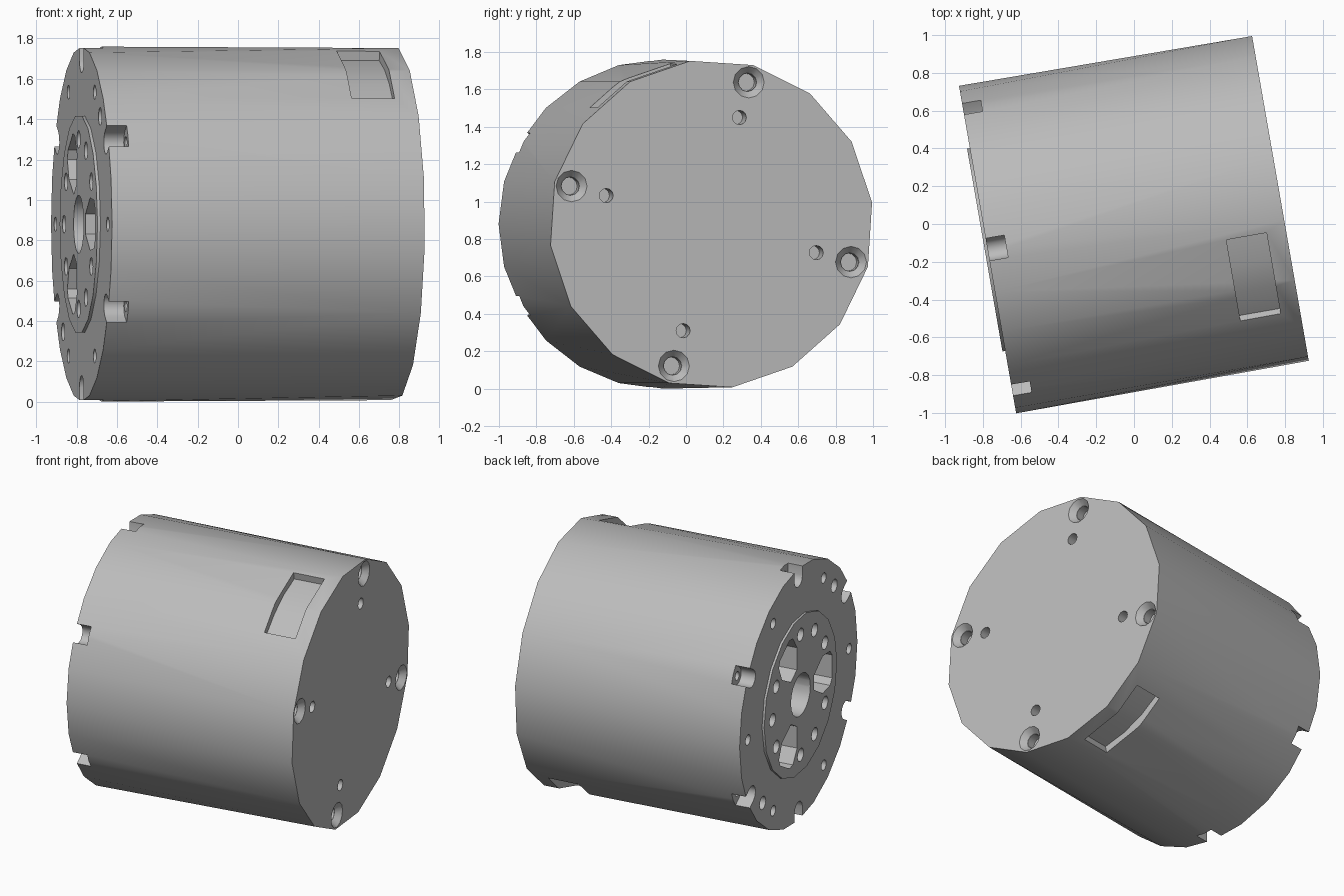
import bpy
import bmesh
from math import cos, sin, radians

cube = bpy.data.objects.get("Cube")
if cube:
    bpy.data.objects.remove(cube, do_unlink=True)

R = 0.88                  # body radius
HALF = 0.787              # half of the body length
TURN = radians(9.9)       # yaw of the whole motor


def polar(r, deg):
    return (r * cos(radians(deg)), r * sin(radians(deg)))


def circle(centre, r, n=12, phase=0):
    ring = [polar(r, phase + 360 * i / n) for i in range(n)]
    return [(centre[0] + p[0], centre[1] + p[1]) for p in ring]


def turned(points, deg):
    """Turn a section about the body axis."""
    c, s = cos(radians(deg)), sin(radians(deg))
    return [(a * c - b * s, a * s + b * c) for a, b in points]


def loft(bm, start, end, x0, x1):
    """Closed solid along x between two sections with equal point counts."""
    a = [bm.verts.new((x0, *p)) for p in start]
    b = [bm.verts.new((x1, *p)) for p in end]
    n = len(a)
    for i in range(n):
        j = (i + 1) % n
        bm.faces.new((a[i], a[j], b[j], b[i]))
    bm.faces.new(a[::-1])
    bm.faces.new(b)


def prism(bm, section, x0, x1):
    loft(bm, section, section, x0, x1)


def finish(bm, name):
    bmesh.ops.recalc_face_normals(bm, faces=bm.faces)
    mesh = bpy.data.meshes.new(name)
    bm.to_mesh(mesh)
    bm.free()
    obj = bpy.data.objects.new(name, mesh)
    obj.rotation_euler.z = TURN
    obj.location.z = R
    bpy.context.collection.objects.link(obj)
    return obj


# Housing: finer rim on the output end, coarser one on the rear end
bm = bmesh.new()
for x, n, phase in ((-HALF, 24, 0), (HALF, 16, 7.5)):
    for p in circle((0, 0), R, n, phase):
        bm.verts.new((x, *p))
bmesh.ops.convex_hull(bm, input=bm.verts)
bmesh.ops.dissolve_limit(bm, angle_limit=0.01, verts=bm.verts, edges=bm.edges)
housing = finish(bm, "motor_housing")

# Raised output hub
bm = bmesh.new()
prism(bm, circle((0, 0), 0.545, 18), -HALF - 0.015, -HALF + 0.05)
hub = finish(bm, "output_hub")

# Large cuts
bm = bmesh.new()
FRONT = -HALF - 0.1
prism(bm, circle((0, 0), 0.145, 18), FRONT, -0.45)
web = [(0.20, -0.05), (0.33, -0.13), (0.44, -0.12), (0.47, -0.08),
       (0.47, 0.08), (0.44, 0.12), (0.33, 0.13), (0.20, 0.05)]
for deg in (60, 180, 300):
    prism(bm, turned(web, deg), FRONT, -0.62)

# U-shaped rim notches
notch = [(1.0, -0.06), (1.0, 0.06)]
notch += [(0.81 + a, b) for a, b in (polar(0.06, d) for d in range(90, 271, 30))]
for k in range(6):
    prism(bm, turned(notch, 30 + 60 * k), FRONT, -HALF + 0.1)

# Curved windows in the side wall
window = [polar(0.825, d) for d in range(101, 135, 11)]
window += [polar(1.0, d) for d in range(134, 100, -11)]
for deg in (0, 180):
    prism(bm, turned(window, deg), 0.467, 0.683)

# Countersinks on the rear end
for k in range(4):
    c = polar(0.785, 75 + 90 * k)
    loft(bm, circle(c, 0.05), circle(c, 0.085), HALF - 0.04, HALF + 0.001)
large_cuts = finish(bm, "large_cutter")

# Drilled holes
bm = bmesh.new()
for k in range(12):
    if k not in (2, 6, 10):
        prism(bm, circle(polar(0.42, 30 * k), 0.045), FRONT, -0.65)
for k in range(6):
    prism(bm, circle(polar(0.755, 60 * k), 0.036), FRONT, -0.65)
    prism(bm, circle(polar(0.81, 30 + 60 * k), 0.03), -HALF + 0.05, -0.6)
for deg in (135, 315):
    prism(bm, circle(polar(0.755, deg), 0.045), FRONT, -0.65)
for k in range(4):
    prism(bm, circle(polar(0.785, 75 + 90 * k), 0.048), HALF - 0.1, HALF + 0.1)
    prism(bm, circle(polar(0.59, 75 + 90 * k), 0.038), HALF - 0.12, HALF + 0.1)
drill_cuts = finish(bm, "drill_cutter")

# Combine everything into one clean solid
for helper, operation in ((hub, 'UNION'), (large_cuts, 'DIFFERENCE'),
                          (drill_cuts, 'DIFFERENCE')):
    mod = housing.modifiers.new(helper.name, 'BOOLEAN')
    mod.operation = operation
    mod.solver = 'EXACT'
    mod.object = helper
    helper.hide_render = True
bpy.context.view_layer.update()
graph = bpy.context.evaluated_depsgraph_get()
solid = bpy.data.meshes.new_from_object(housing.evaluated_get(graph))
housing.modifiers.clear()
housing.data = solid
for helper in (hub, large_cuts, drill_cuts):
    bpy.data.objects.remove(helper, do_unlink=True)

# Single grey finish
grey = bpy.data.materials.new("light_grey_metal")
grey.use_nodes = True
colour = (0.5, 0.5, 0.5, 1)
grey.diffuse_color = colour
grey.node_tree.nodes["Principled BSDF"].inputs["Base Color"].default_value = colour
solid.materials.clear()
solid.materials.append(grey)
for face in solid.polygons:
    face.material_index = 0

bpy.ops.object.select_all(action='DESELECT')
housing.select_set(True)
bpy.context.view_layer.objects.active = housing
bpy.ops.object.shade_smooth_by_angle(angle=radians(35))
